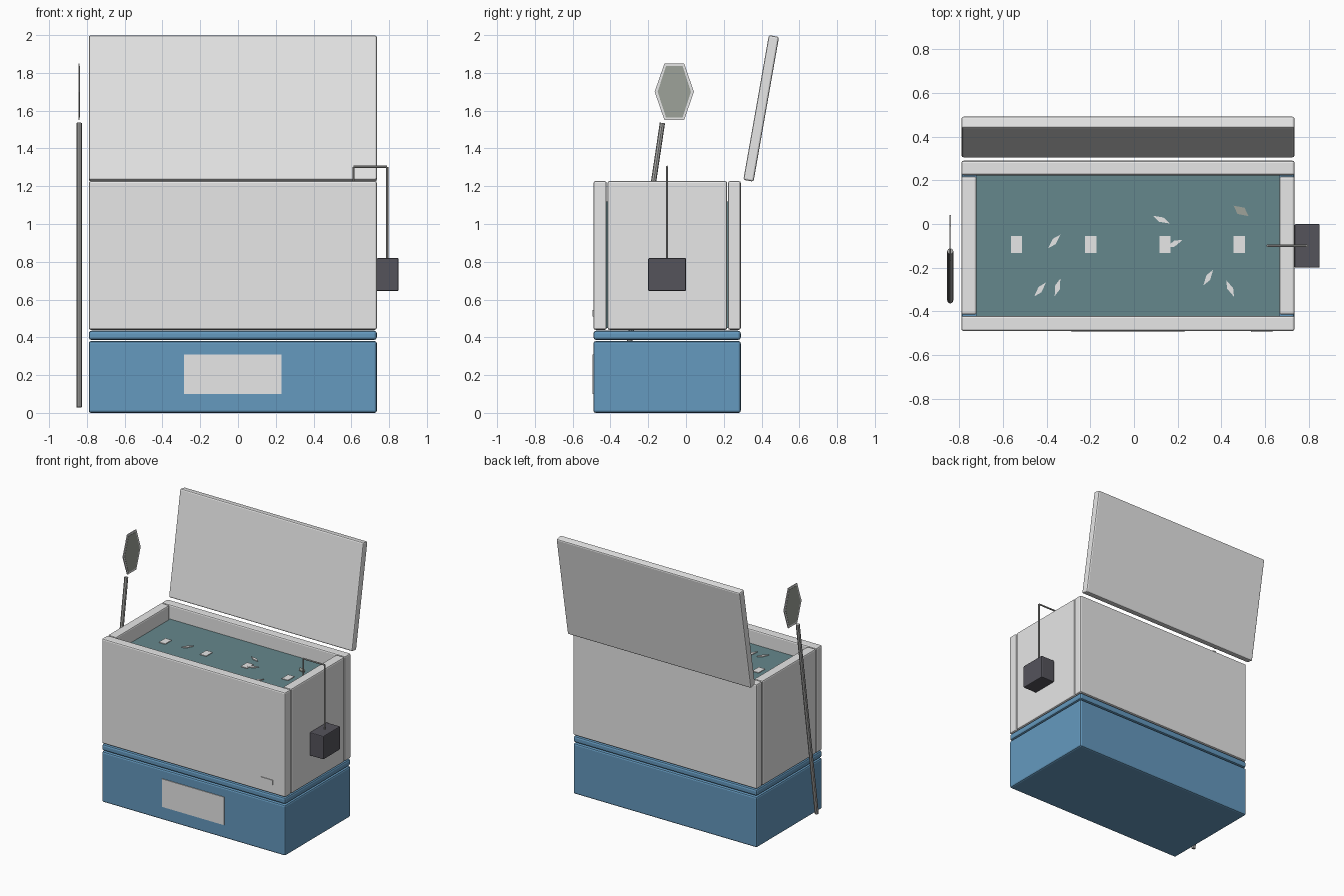
import bpy
import bmesh
import math
from mathutils import Vector, Matrix

default = bpy.data.objects.get("Cube")
if default:
    bpy.data.objects.remove(default, do_unlink=True)


def material(name, rgb):
    mat = bpy.data.materials.new(name)
    mat.use_nodes = True
    mat.diffuse_color = (*rgb, 1)
    mat.node_tree.nodes["Principled BSDF"].inputs["Base Color"].default_value = (*rgb, 1)
    return mat


GREY = material("light grey", (0.8, 0.8, 0.8))
BLUE = material("blue", (0.13, 0.32, 0.52))
WATER = material("teal water", (0.13, 0.245, 0.265))
DARK = material("charcoal", (0.09, 0.087, 0.105))
MESH = material("net grey", (0.34, 0.36, 0.32))
METAL = material("metal grey", (0.42, 0.42, 0.41))


def add_object(name, bm, mat):
    mesh = bpy.data.meshes.new(name)
    bm.to_mesh(mesh)
    bm.free()
    mesh.materials.append(mat)
    obj = bpy.data.objects.new(name, mesh)
    bpy.context.collection.objects.link(obj)
    return obj


def box(name, x, y, z, mat, bevel=0.0):
    """Box between (low, high) pairs, with its origin at the centre."""
    bm = bmesh.new()
    bmesh.ops.create_cube(bm, size=1)
    bmesh.ops.scale(bm, vec=[b - a for a, b in (x, y, z)], verts=bm.verts)
    obj = add_object(name, bm, mat)
    obj.location = [(a + b) / 2 for a, b in (x, y, z)]
    if bevel:
        mod = obj.modifiers.new("Bevel", "BEVEL")
        mod.width = bevel
        mod.segments = 2
    return obj


def rod(name, start, end, radius, mat, sides=8):
    start, end = Vector(start), Vector(end)
    bm = bmesh.new()
    bmesh.ops.create_cone(bm, cap_ends=True, segments=sides, radius1=radius,
                          radius2=radius, depth=(end - start).length)
    turn = (end - start).to_track_quat("Z", "Y").to_matrix().to_4x4()
    bm.transform(Matrix.Translation((start + end) / 2) @ turn)
    return add_object(name, bm, mat)


def prism(name, outline, thickness, mat):
    """Flat outline in XY, extruded evenly about z = 0."""
    bm = bmesh.new()
    face = bm.faces.new([bm.verts.new((px, py, -thickness / 2)) for px, py in outline])
    extruded = bmesh.ops.extrude_face_region(bm, geom=[face])["geom"]
    top = [v for v in extruded if isinstance(v, bmesh.types.BMVert)]
    bmesh.ops.translate(bm, vec=(0, 0, thickness), verts=top)
    bmesh.ops.recalc_face_normals(bm, faces=bm.faces)
    return add_object(name, bm, mat)


# Shared extents of the cabinet and tank
X = (-0.79, 0.735)
Y = (-0.49, 0.29)
TANK_Z = (0.44, 1.227)
SURFACE = 1.12

# Cabinet and its trim
box("base_cabinet", X, Y, (0, 0.38), BLUE, 0.012)
box("base_trim", X, Y, (0.386, 0.435), BLUE, 0.014)
box("cabinet_panel", (-0.285, 0.23), (-0.495, -0.487), (0.10, 0.31), GREY)

# Tank walls
box("front_wall", X, (Y[0], -0.42), TANK_Z, GREY, 0.01)
box("back_wall", X, (0.223, Y[1]), TANK_Z, GREY, 0.01)
box("right_wall", (X[0], -0.72), (-0.415, 0.218), TANK_Z, GREY, 0.01)
box("left_wall", (0.665, X[1]), (-0.415, 0.218), TANK_Z, GREY, 0.01)
box("front_plate", (0.535, 0.635), (-0.495, -0.487), (0.51, 0.545), GREY)

# Water, floating plates and fish
box("water", (-0.721, 0.666), (-0.42, 0.223), (0.45, SURFACE), WATER)
for i in range(4):
    cx = -0.538 + i * 0.34
    box(f"floating_plate_{i + 1}", (cx - 0.026, cx + 0.026), (-0.132, -0.056),
        (SURFACE - 0.002, SURFACE + 0.005), GREY)

SLIVER = [(-0.042, 0), (-0.005, -0.013), (0.042, 0), (0.005, 0.013)]
fish = [(-0.365, -0.08, 48), (-0.43, -0.30, 50), (-0.35, -0.29, 72), (0.125, 0.02, -25),
        (0.185, -0.09, 25), (0.34, -0.245, 58), (0.44, -0.295, -65), (0.49, 0.06, -35)]
for i, (fx, fy, angle) in enumerate(fish):
    last = i == len(fish) - 1
    obj = prism(f"fish_{i + 1}", SLIVER, 0.006, MESH if last else GREY)
    obj.location = (fx, fy, SURFACE + 0.003)
    obj.rotation_euler.z = math.radians(angle)
    if last:
        obj.scale = (1.0, 1.6, 1.0)

# Open lid leaning back
lid = box("lid", X, (0.37, 0.425), (1.223, 2.001), GREY, 0.01)
lid.location.y = 0.398
lid.rotation_euler.x = math.radians(-10)

# Pump with its bent hose
box("pump", (0.735, 0.85), (-0.2, 0), (0.645, 0.82), DARK, 0.006)
hose = [(0.79, -0.1, 0.81), (0.79, -0.1, 1.303), (0.612, -0.1, 1.303), (0.612, -0.1, SURFACE)]
for i, (a, b) in enumerate(zip(hose, hose[1:])):
    rod(f"hose_{i + 1}", a, b, 0.006, METAL)

# Hand net: leaning pole, hexagonal rim and mesh
NET_X = -0.841
rod("net_pole", (NET_X, -0.35, 0.03), (NET_X, -0.125, 1.535), 0.014, METAL)


def hexagon(name, width, height, thickness, mat):
    # First outline axis runs along z, second along y
    outline = []
    for k in range(6):
        a = math.radians(60 * k)
        outline.append((height * math.sin(a) / math.sin(math.pi / 3), width * math.cos(a)))
    obj = prism(name, outline, thickness, mat)
    obj.location = (NET_X, -0.062, 1.70)
    obj.rotation_euler.y = math.radians(90)
    return obj


hexagon("net_rim", 0.104, 0.15, 0.006, GREY)
hexagon("net_mesh", 0.088, 0.136, 0.009, MESH)
